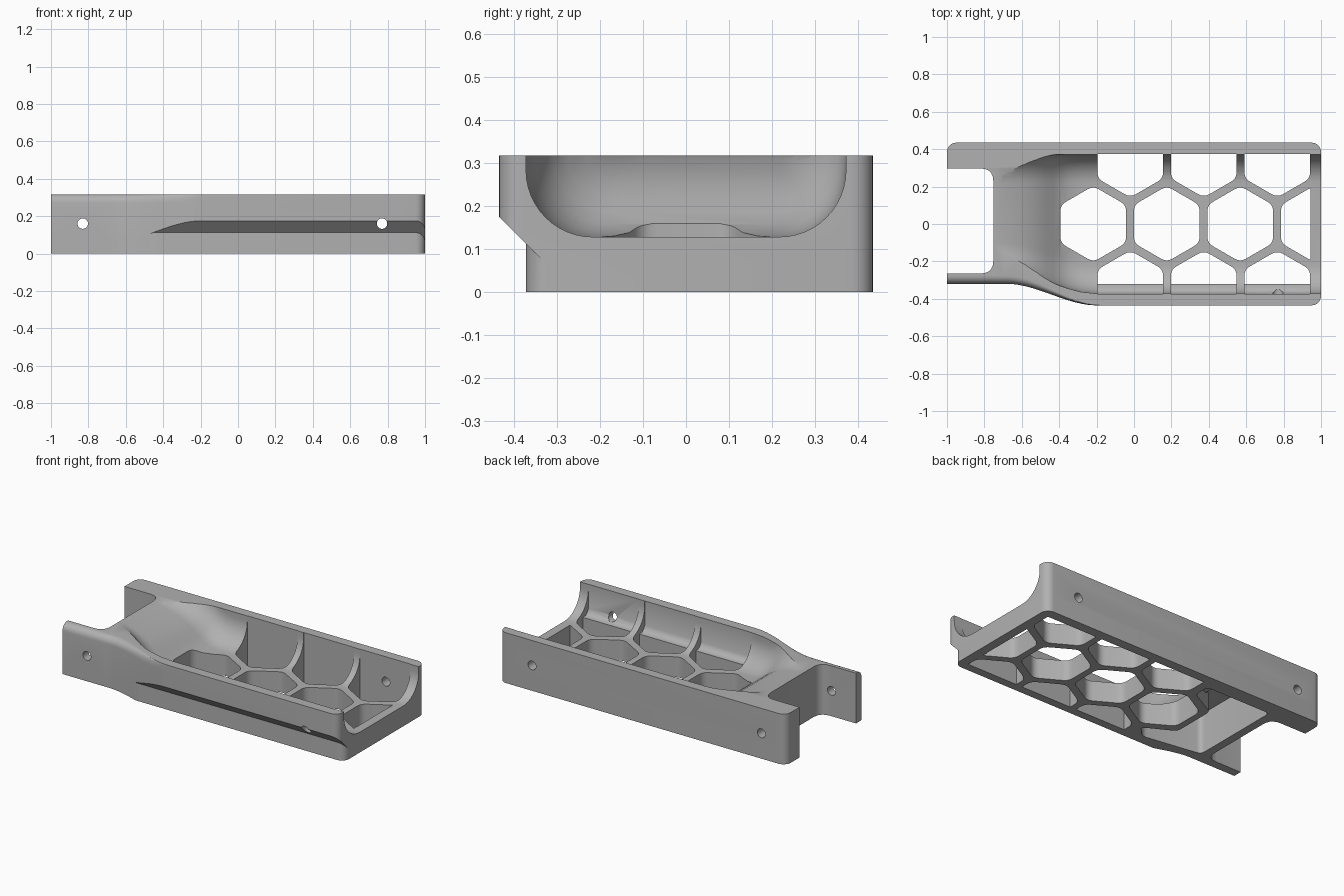
import bpy, bmesh, math
from mathutils import Vector

cube = bpy.data.objects.get("Cube")
if cube:
    bpy.data.objects.remove(cube, do_unlink=True)

grey = bpy.data.materials.new("plain_grey")
grey.use_nodes = True
colour = (0.44, 0.44, 0.44, 1)
grey.diffuse_color = colour
grey.node_tree.nodes["Principled BSDF"].inputs["Base Color"].default_value = colour


def finish(name, bm, helper=True):
    bmesh.ops.remove_doubles(bm, verts=bm.verts, dist=1e-5)
    bmesh.ops.recalc_face_normals(bm, faces=bm.faces)
    mesh = bpy.data.meshes.new(name)
    bm.to_mesh(mesh)
    bm.free()
    mesh.materials.append(grey)
    ob = bpy.data.objects.new(name, mesh)
    bpy.context.collection.objects.link(ob)
    ob.hide_render = helper
    return ob


def loft(name, rings, helper=True):
    """Skin a list of equally long closed rings and cap both ends."""
    bm = bmesh.new()
    vs = [[bm.verts.new(p) for p in ring] for ring in rings]
    n = len(vs[0])
    for a, b in zip(vs, vs[1:]):
        for i in range(n):
            j = (i + 1) % n
            bm.faces.new((a[i], a[j], b[j], b[i]))
    bm.faces.new(vs[0])
    bm.faces.new(vs[-1])
    return finish(name, bm, helper)


def prism(name, pts, axis, lo, hi):
    """Extrude a 2D outline along one axis."""
    place = {"x": lambda u, v, t: (t, u, v),
             "y": lambda u, v, t: (u, t, v),
             "z": lambda u, v, t: (u, v, t)}[axis]
    return loft(name, [[place(u, v, t) for u, v in pts] for t in (lo, hi)])


def rounded(pts, r, steps=5):
    """Round every corner of a polygon."""
    out = []
    for i, p in enumerate(pts):
        p, a, b = Vector(p), Vector(pts[i - 1]), Vector(pts[(i + 1) % len(pts)])
        s, e = p + (a - p).normalized() * r, p + (b - p).normalized() * r
        for k in range(steps + 1):
            t = k / steps
            out.append(tuple(s * (1 - t) ** 2 + p * 2 * t * (1 - t) + e * t * t))
    return out


def boolean(ob, cutter, op="DIFFERENCE"):
    mod = ob.modifiers.new(cutter.name, "BOOLEAN")
    mod.object, mod.operation, mod.solver = cutter, op, "EXACT"
    bpy.context.view_layer.objects.active = ob
    bpy.ops.object.modifier_apply(modifier=mod.name)
    bpy.data.objects.remove(cutter, do_unlink=True)


def smooth(x, lo, hi):
    t = min(1, max(0, (x - lo) / (hi - lo)))
    return t * t * (3 - 2 * t)


HALF, TOP, R = 0.435, 0.317, 0.05


def front_y(x):
    return -0.32 - 0.115 * smooth(x, -0.68, -0.2)


def arc(cx, cy, start, r=R):
    return [(cx + r * math.cos(math.radians(start + 15 * k)),
             cy + r * math.sin(math.radians(start + 15 * k))) for k in range(7)]


def outline(limit):
    """Plan outline; the front edge goes no further out than limit."""
    xs = [-1] + [-0.7 + 0.025 * i for i in range(22)]
    front = [(x, max(front_y(x), limit)) for x in xs]
    front += arc(1 - R, limit + R, 270)
    back = arc(1 - R, HALF - R, 0) + arc(R - 1, HALF - R, 90)
    return front, back


# Body: recessed lower front, sloped undercut, eased upper front edge
wide, back = outline(-HALF)
narrow, _ = outline(-0.372)


def ring(front, z=None):
    pts = [(x, y, -0.26 - y if z is None else z) for x, y in front]
    return pts + [(x, y, 0.1 if z is None else z) for x, y in back]


rings = [ring(narrow, 0), ring(narrow), ring(wide)]
for k in range(7):
    a = math.radians(15 * k)
    eased = [(x, y + 0.042 * (1 - math.cos(a)) * (1 - smooth(x, -0.65, -0.15)))
             for x, y in wide]
    rings.append(ring(eased, TOP - 0.045 * (1 - math.sin(a))))
body = loft("tray_body", rings, helper=False)


# Rounded channel, rising to a ramp at the narrow end
def channel_section(x, floor):
    r, yf, yb = 0.155, front_y(x) + 0.063, 0.372
    pts = [(x, yb, 0.6)]
    for k in range(13):
        a = math.radians(7.5 * k)
        pts.append((x, yb - r + r * math.cos(a), floor + r - r * math.sin(a)))
    for k in range(13):
        a = math.radians(7.5 * k)
        pts.append((x, yf + r - r * math.sin(a), floor + r - r * math.cos(a)))
    return pts + [(x, yf, 0.6)]


ramp = [(1.1, 0.128), (-0.2, 0.128), (-0.28, 0.13), (-0.34, 0.138),
        (-0.39, 0.157), (-0.43, 0.185), (-0.47, 0.217), (-0.52, 0.25),
        (-0.58, 0.277), (-0.64, 0.296), (-0.7, 0.31), (-0.76, 0.319)]
boolean(body, loft("channel", [channel_section(x, z) for x, z in ramp]))

# Open notch between the two arms
notch = rounded([(-1.3, -0.265), (-0.752, -0.265), (-0.752, 0.297), (-1.3, 0.297)], 0.07)
boolean(body, prism("notch", notch, "z", -0.1, 0.5))

# Honeycomb openings, limited by the side walls and the end strip
centres = [(-0.218 + 0.393 * i, 0) for i in range(4)]
centres += [(-0.02 + 0.393 * i, s * 0.345) for i in range(3) for s in (-1, 1)]
bm = bmesh.new()
for cx, cy in centres:
    pts = [(cx + 0.203 * math.sin(math.radians(60 * k)),
            cy + 0.203 * math.cos(math.radians(60 * k))) for k in range(6)]
    pts = rounded(pts, 0.035)
    face = bm.faces.new([bm.verts.new((x, y, -0.1)) for x, y in pts])
    new = bmesh.ops.extrude_face_region(bm, geom=[face])["geom"]
    bmesh.ops.translate(bm, vec=(0, 0, 0.6),
                        verts=[v for v in new if isinstance(v, bmesh.types.BMVert)])
comb = finish("honeycomb", bm)
limits = [(-0.373, 0.6), (-0.373, 0.163), (-0.36, 0.14), (-0.345, 0.13), (-0.32, 0.128),
          (-0.32, -0.2), (0.374, -0.2), (0.374, 0.6)]
boolean(comb, prism("comb_limits", limits, "x", -0.6, 0.943), "INTERSECT")
boolean(body, comb)

# Hollow beneath the ramp
plan = [(-0.7, -0.25), (-0.32, -0.31), (-0.25, -0.24), (-0.435, -0.14),
        (-0.435, 0.14), (-0.25, 0.24), (-0.25, 0.34), (-0.7, 0.34)]
hollow = prism("hollow", rounded(plan, 0.03), "z", -0.1, 0.4)
under = [(-0.8, -0.2), (-0.1, -0.2), (-0.1, 0.08), (-0.38, 0.09),
         (-0.5, 0.18), (-0.62, 0.24), (-0.8, 0.27)]
boolean(hollow, prism("ramp_underside", under, "y", -0.5, 0.5), "INTERSECT")
boolean(body, hollow)

# Cross holes through both side walls
for x in (-0.83, 0.77):
    circle = [(x + 0.028 * math.cos(math.tau * k / 24),
               0.16 + 0.028 * math.sin(math.tau * k / 24)) for k in range(24)]
    boolean(body, prism("cross_hole", circle, "y", -0.6, 0.6))

bpy.ops.object.select_all(action="DESELECT")
body.select_set(True)
bpy.context.view_layer.objects.active = body
bpy.ops.object.shade_smooth_by_angle(angle=math.radians(30))
